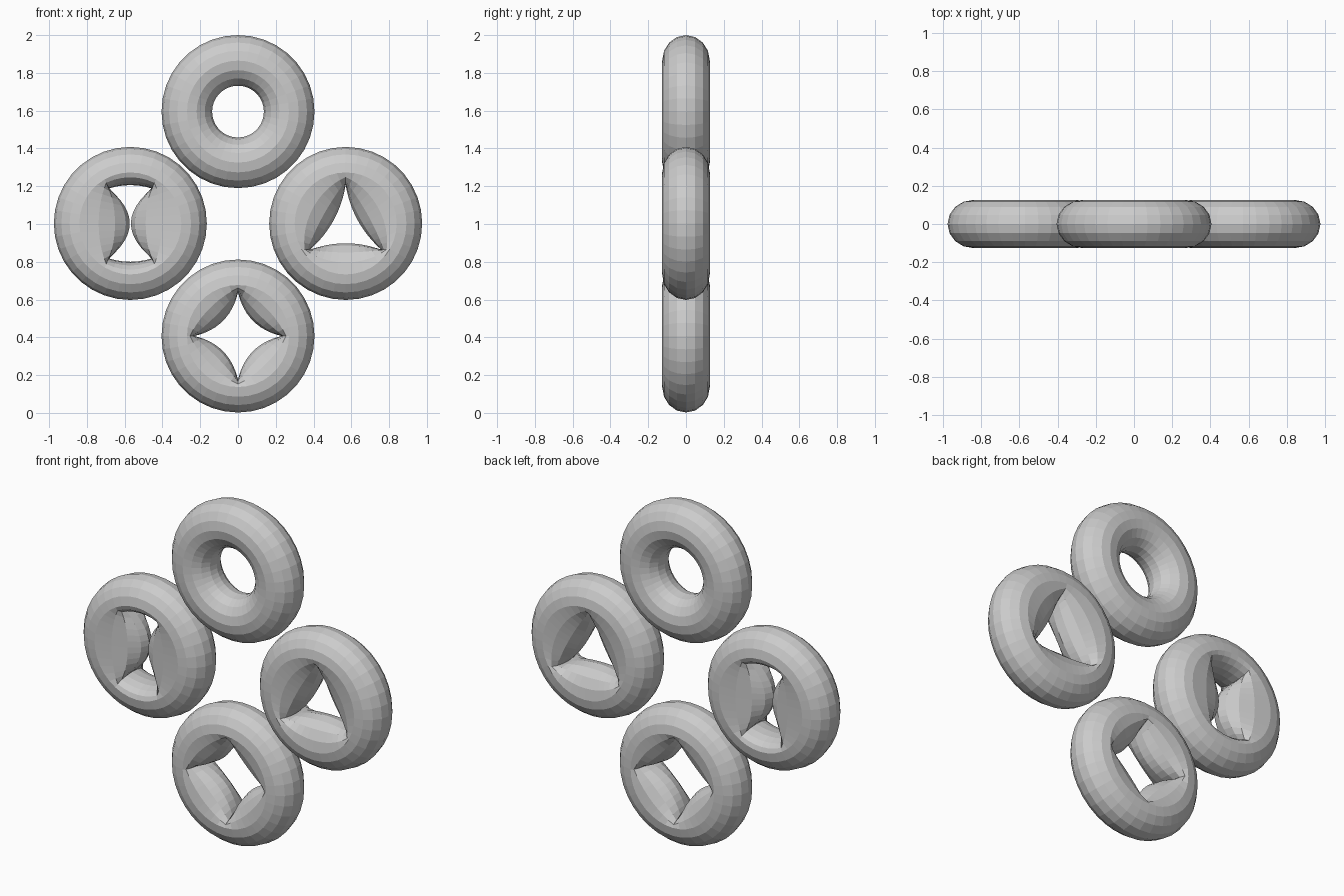
import bpy, bmesh
from math import sin, cos, pi, radians, degrees
from mathutils import Vector

if "Cube" in bpy.data.objects:
    bpy.data.objects.remove(bpy.data.objects["Cube"])

SEG, TUBE = 36, 16              # steps around ring / around tube
CREST, OUT, HALF = 0.27, 0.135, 0.126


def round_hole(deg):
    return Vector((cos(radians(deg)), sin(radians(deg)))) * 0.137


def lobed_hole(corners):
    """corners: (angle, x, z, bulge of the edge that follows)."""
    def f(deg):
        n = len(corners)
        for i in range(n):
            a0, x0, z0, bulge = corners[i]
            a1, x1, z1, _ = corners[(i + 1) % n]
            span = (a1 - a0) % 360
            off = (deg - a0) % 360
            if off < span - 1e-6:
                t = off / span
                p, q = Vector((x0, z0)), Vector((x1, z1))
                inward = Vector((p.y - q.y, q.x - p.x)).normalized()
                return p.lerp(q, t) + inward * bulge * 4 * t * (1 - t)
    return f


def ring(name, cx, cz, hole):
    """Tube whose inner half swells in to a shaped opening."""
    bm = bmesh.new()
    rows = []
    for i in range(SEG):
        deg = 360 * i / SEG
        d = Vector((cos(radians(deg)), sin(radians(deg))))
        crest, inner, outer = d * CREST, hole(deg), d * (CREST + OUT)
        row = []
        for j in range(TUBE):
            a = 2 * pi * j / TUBE
            target = outer if cos(a) > 0 else inner
            p = crest + (target - crest) * abs(cos(a))
            row.append(bm.verts.new((p.x, -HALF * sin(a), p.y)))
        rows.append(row)
    for i in range(SEG):
        for j in range(TUBE):
            a, b = rows[i], rows[(i + 1) % SEG]
            k = (j + 1) % TUBE
            bm.faces.new((a[j], b[j], b[k], a[k]))
    bmesh.ops.recalc_face_normals(bm, faces=bm.faces)
    me = bpy.data.meshes.new(name)
    bm.to_mesh(me)
    bm.free()
    ob = bpy.data.objects.new(name, me)
    ob.location = (cx, 0, cz)
    bpy.context.collection.objects.link(ob)


# plain ring on top
ring("round_ring", 0, 1.595, round_hole)

# left ring: two lobes meeting in the middle
ring("two_lobe_ring", -0.57, 1.003, lobed_hole([
    (60, 0.115, 0.185, -0.018), (120, -0.115, 0.185, 0.112),
    (240, -0.115, -0.185, -0.018), (300, 0.115, -0.185, 0.112)]))

# right ring: three lobes
ring("three_lobe_ring", 0.57, 1.003, lobed_hole([
    (90, 0, 0.205, 0.035), (210, -0.19, -0.14, 0.035),
    (330, 0.19, -0.14, 0.035)]))

# bottom ring: four lobes
ring("four_lobe_ring", 0, 0.407, lobed_hole([
    (90 * k, 0.23 * cos(k * pi / 2), 0.23 * sin(k * pi / 2), 0.05)
    for k in range(4)]))
